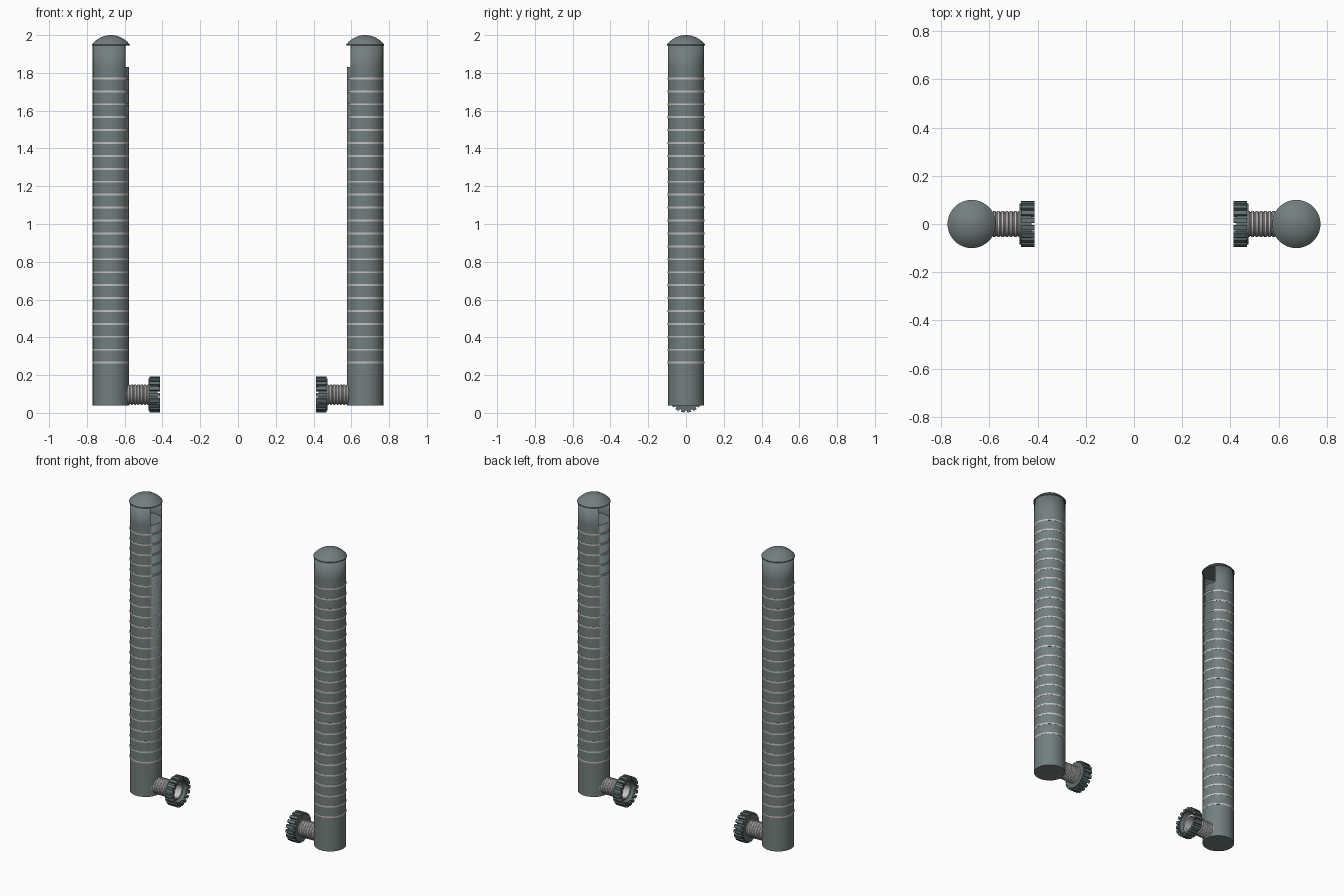
import bpy, bmesh, math
from mathutils import Matrix

if "Cube" in bpy.data.objects:
    bpy.data.objects.remove(bpy.data.objects["Cube"])


def material(name, rgb):
    m = bpy.data.materials.new(name)
    m.diffuse_color = (*rgb, 1)
    m.use_nodes = True
    m.node_tree.nodes["Principled BSDF"].inputs["Base Color"].default_value = m.diffuse_color
    return m


SLATE = material("slate", (0.17, 0.21, 0.21))
DARK = material("dark_slate", (0.12, 0.16, 0.16))
PALE = material("pale_grey", (0.56, 0.54, 0.53))

CX, R, AXIS_Z = 0.673, 0.096, 0.097
SEG = 48


def finish(bm, name, mat):
    bmesh.ops.recalc_face_normals(bm, faces=bm.faces[:])
    me = bpy.data.meshes.new(name)
    bm.to_mesh(me)
    bm.free()
    ob = bpy.data.objects.new(name, me)
    bpy.context.collection.objects.link(ob)
    me.materials.append(mat)
    bpy.context.view_layer.objects.active = ob
    bpy.ops.object.select_all(action='DESELECT')
    ob.select_set(True)
    bpy.ops.object.shade_smooth_by_angle(angle=math.radians(35))
    return ob


def add_lathe(bm, profile, place, closed=False):
    """Revolve (radius, height) points; place maps (r, angle, h) to xyz."""
    rings = []
    for r, h in profile:
        if r == 0:
            rings.append([bm.verts.new(place(0, 0, h))] * SEG)
        else:
            rings.append([bm.verts.new(place(r, 2 * math.pi * i / SEG, h)) for i in range(SEG)])
    pairs = list(zip(rings, rings[1:]))
    if closed:
        pairs.append((rings[-1], rings[0]))
    for a, b in pairs:
        for i in range(SEG):
            j = (i + 1) % SEG
            bm.faces.new(list(dict.fromkeys((a[i], a[j], b[j], b[i]))))


for s, side in ((-1, "left"), (1, "right")):
    def upright(r, a, h):
        return (s * (CX - r * math.cos(a)), r * math.sin(a), h)

    def sideways(r, a, h):
        return (s * h, r * math.cos(a), AXIS_Z + r * math.sin(a))

    # Main tube, with an outlet window at the top of its inner side
    bm = bmesh.new()
    add_lathe(bm, [(0, 0.04), (R, 0.04), (R, 1.83), (R, 1.95)], upright)
    window = [f for f in bm.faces
              if f.calc_center_median().z > 1.85
              and CX - abs(f.calc_center_median().x) > 0.075]
    bmesh.ops.delete(bm, geom=window, context='FACES')
    tube = finish(bm, side + "_tube", SLATE)
    wall = tube.modifiers.new("wall", 'SOLIDIFY')
    wall.thickness = 0.003

    # Floor inside the window
    bm = bmesh.new()
    add_lathe(bm, [(0, 1.83), (R - 0.001, 1.83), (R - 0.001, 1.826), (0, 1.826)], upright)
    finish(bm, side + "_window_floor", SLATE)

    # Domed cap with a thin lip
    bm = bmesh.new()
    dome = [(0, 1.946), (0.1, 1.946), (0.1, 1.951)]
    for k in range(1, 11):
        r = 0.097 * (1 - k / 10)
        dome.append((r, 1.875 + math.sqrt(0.125 ** 2 - r * r)))
    dome[-1] = (0, 2.0)
    add_lathe(bm, dome, upright)
    finish(bm, side + "_cap", SLATE)

    # Pale graduation rings
    bm = bmesh.new()
    for k in range(23):
        z = 0.266 + k * 0.0684
        add_lathe(bm, [(R - 0.001, z - 0.005), (R + 0.0007, z - 0.005),
                       (R + 0.0007, z + 0.005), (R - 0.001, z + 0.005)], upright, True)
    finish(bm, side + "_rings", PALE)

    # Ribbed side pipe with an open mouth
    bm = bmesh.new()
    pipe = [(0.048, 0.61)]
    for k in range(8):
        x = 0.605 - k * 0.0175
        pipe += [(0.049, x), (0.054, x - 0.004), (0.054, x - 0.012), (0.049, x - 0.016)]
    pipe += [(0.054, 0.44), (0.044, 0.44), (0.044, 0.55), (0, 0.55)]
    add_lathe(bm, pipe, sideways)
    finish(bm, side + "_ribbed_pipe", PALE)

    # Coupling ring with grip teeth
    bm = bmesh.new()
    add_lathe(bm, [(0.05, 0.474), (0.085, 0.474), (0.085, 0.425), (0.07, 0.425), (0.06, 0.445),
                   (0.05, 0.445)], sideways, True)
    teeth = 18
    for k in range(teeth):
        m = (Matrix.Translation((s * 0.4405, 0, AXIS_Z))
             @ Matrix.Rotation(2 * math.pi * (k + 0.5) / teeth, 4, 'X')
             @ Matrix.Translation((0, 0, 0.0835))
             @ Matrix.Diagonal((0.055, 0.019, 0.023, 1)))
        bmesh.ops.create_cube(bm, size=1, matrix=m)
    finish(bm, side + "_coupling", DARK)
